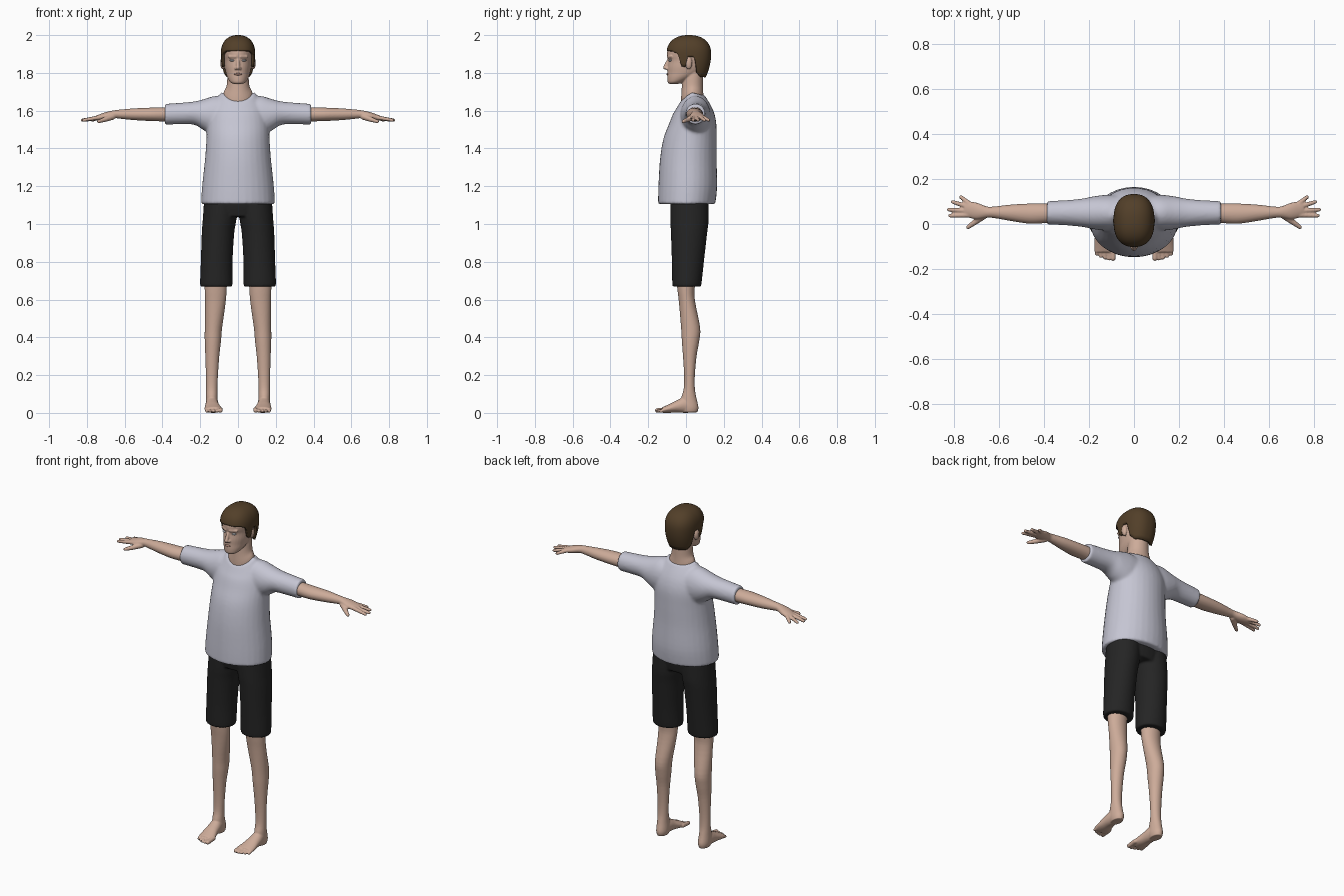
import bpy, bmesh, math
from mathutils import Vector, Matrix

cube = bpy.data.objects.get("Cube")
if cube:
    bpy.data.objects.remove(cube, do_unlink=True)


def material(name, colour):
    mat = bpy.data.materials.new(name)
    mat.use_nodes = True
    rgba = (*colour, 1)
    mat.diffuse_color = rgba
    shader = next(n for n in mat.node_tree.nodes if n.type == 'BSDF_PRINCIPLED')
    shader.inputs["Base Color"].default_value = rgba
    shader.inputs["Roughness"].default_value = 0.8
    return mat


SKIN = material("skin", (0.61, 0.41, 0.32))
SHIRT = material("pale grey cloth", (0.56, 0.56, 0.65))
SHORTS = material("black cloth", (0.018, 0.018, 0.018))
HAIR = material("brown hair", (0.085, 0.05, 0.022))
EYES = material("eye white", (0.6, 0.62, 0.65))
LIPS = material("lips", (0.46, 0.26, 0.2))

BOTH = (1, -1)
AXES = {'x': lambda u, v, w: (w, u, v),
        'y': lambda u, v, w: (u, w, v),
        'z': lambda u, v, w: (u, v, w)}


def refine(rows, steps=4):
    """Pass a smooth curve through the section rows."""
    rows = [Vector(r) for r in rows]
    out = []
    for i in range(len(rows) - 1):
        a, b, c, d = (rows[max(i - 1, 0)], rows[i], rows[i + 1],
                      rows[min(i + 2, len(rows) - 1)])
        for k in range(steps):
            t = k / steps
            out.append(0.5 * (2 * b + (c - a) * t
                              + (2 * a - 5 * b + 4 * c - d) * t ** 2
                              + (3 * b - a - 3 * c + d) * t ** 3))
    return out + [rows[-1]]


def loft(bm, axis, rows, sides=(1,), count=32):
    """Skin oval sections: (along, centre, radius, low, high, front dip)."""
    rows = refine([(*r, 0) if len(r) == 5 else r for r in rows])
    for side in sides:
        rings = []
        for w, u, r, low, high, dip in rows:
            ring = []
            for k in range(count):
                a = math.tau * k / count
                s = math.sin(a)
                drop = dip * (max(0, -s) ** 1.3 + 0.3 * max(0, s))
                x, y, z = AXES[axis](u + r * math.cos(a),
                                     (low + high) / 2 + (high - low) / 2 * s, w - drop)
                ring.append(bm.verts.new((x * side, y, z)))
            rings.append(ring)
        for a, b in zip(rings, rings[1:]):
            for k in range(count):
                j = (k + 1) % count
                bm.faces.new((a[k], a[j], b[j], b[k]))
        for ring in (rings[0], rings[-1]):
            hub = bm.verts.new(sum((v.co for v in ring), Vector()) / count)
            for k in range(count):
                bm.faces.new((ring[k], ring[(k + 1) % count], hub))


def ball(bm, centre, radii, sides=(1,)):
    for side in sides:
        place = Matrix.Translation((centre[0] * side, centre[1], centre[2]))
        bmesh.ops.create_uvsphere(bm, u_segments=20, v_segments=12, radius=1,
                                  matrix=place @ Matrix.Diagonal((*radii, 1)))


def limb(bm, start, end, r0, r1, sides=BOTH):
    """Tapered round-ended rod."""
    for side in sides:
        p, q = (Vector((v[0] * side, v[1], v[2])) for v in (start, end))
        turn = (q - p).to_track_quat('Z', 'Y').to_matrix().to_4x4()
        bmesh.ops.create_cone(bm, cap_ends=True, segments=16, radius1=r0, radius2=r1,
                              depth=(q - p).length,
                              matrix=Matrix.Translation((p + q) / 2) @ turn)
        ball(bm, p, (r0, r0, r0))
        ball(bm, q, (r1, r1, r1))


def finish(name, bm, mat, voxel=0, rounds=4):
    """Make the object; a voxel size fuses its overlapping pieces."""
    bmesh.ops.recalc_face_normals(bm, faces=bm.faces)
    mesh = bpy.data.meshes.new(name)
    bm.to_mesh(mesh)
    bm.free()
    mesh.materials.append(mat)
    for poly in mesh.polygons:
        poly.use_smooth = True
    obj = bpy.data.objects.new(name, mesh)
    bpy.context.scene.collection.objects.link(obj)
    if voxel:
        fuse = obj.modifiers.new("fuse", 'REMESH')
        fuse.mode = 'VOXEL'
        fuse.voxel_size = voxel
        fuse.use_smooth_shade = True
        soften = obj.modifiers.new("soften", 'SMOOTH')
        soften.factor = 0.5
        soften.iterations = rounds
    return obj


# Shirt: body with a dipped neckline, plus sleeves
bm = bmesh.new()
loft(bm, 'z', [(1.105, 0, .195, -.148, .155), (1.2, 0, .19, -.146, .165),
               (1.34, 0, .175, -.138, .162), (1.45, 0, .167, -.12, .162),
               (1.54, 0, .163, -.09, .16, .01), (1.6, 0, .15, -.07, .147, .02),
               (1.65, 0, .125, -.052, .126, .04), (1.698, 0, .088, -.03, .097, .05)])
loft(bm, 'x', [(.06, .05, .08, 1.48, 1.67), (.12, .05, .08, 1.465, 1.678),
               (.18, .05, .073, 1.495, 1.661), (.23, .05, .063, 1.525, 1.649),
               (.3, .05, .056, 1.528, 1.642), (.387, .05, .052, 1.527, 1.636)], BOTH)
finish("shirt", bm, SHIRT, .008, 5)

# Shorts: two legs fused to the hips
bm = bmesh.new()
loft(bm, 'z', [(.668, .115, .083, -.07, .078), (.69, .115, .086, -.073, .083),
               (.8, .113, .084, -.075, .095), (.95, .106, .086, -.08, .112),
               (1.02, .098, .089, -.083, .12), (1.12, .09, .09, -.083, .12)], BOTH)
loft(bm, 'z', [(1.04, 0, .17, -.07, .11), (1.1, 0, .18, -.083, .12),
               (1.16, 0, .175, -.083, .12)])
finish("shorts", bm, SHORTS, .007, 4)

# Legs, feet and toes
bm = bmesh.new()
loft(bm, 'z', [(.75, .118, .062, -.055, .06), (.65, .118, .058, -.045, .045),
               (.58, .12, .054, -.037, .05), (.45, .13, .046, -.026, .075),
               (.38, .133, .043, -.022, .07), (.3, .136, .037, -.016, .056),
               (.2, .138, .032, -.01, .047), (.13, .139, .03, -.012, .047),
               (.08, .139, .031, -.025, .055), (.03, .138, .033, -.03, .066),
               (.003, .138, .027, -.02, .06)], BOTH)
loft(bm, 'y', [(.05, .138, .025, .003, .05), (0, .138, .033, 0, .085),
               (-.05, .136, .038, .002, .066), (-.09, .132, .045, 0, .046),
               (-.125, .13, .046, 0, .03)], BOTH)
for i, tip in enumerate((-.153, -.154, -.15, -.143, -.133)):
    thick = .013 if i == 0 else .0095
    x = .093 + .018 * i
    limb(bm, (x, -.1, .018), (x, tip, thick), thick, thick * .9)
finish("legs_and_feet", bm, SKIN, .004, 3)

# Forearms, hands and fingers
bm = bmesh.new()
loft(bm, 'x', [(.33, .048, .04, 1.54, 1.62), (.385, .048, .043, 1.543, 1.618),
               (.46, .046, .045, 1.545, 1.616), (.55, .05, .036, 1.55, 1.612),
               (.62, .052, .026, 1.557, 1.606), (.655, .053, .025, 1.56, 1.602),
               (.7, .058, .037, 1.552, 1.592), (.74, .065, .035, 1.548, 1.578),
               (.755, .067, .029, 1.552, 1.572)], BOTH)
for base, x, y in ((.04, .818, .037), (.058, .824, .064), (.076, .806, .098), (.092, .77, .12)):
    limb(bm, (.735, base, 1.564), (x, y, 1.55), .0115, .0085)
limb(bm, (.665, .04, 1.568), (.705, .01, 1.553), .017, .013)
limb(bm, (.705, .01, 1.553), (.738, -.014, 1.543), .013, .009)
finish("arms_and_hands", bm, SKIN, .004, 3)

# Head, neck, nose, brows and ears
bm = bmesh.new()
loft(bm, 'z', [(1.742, 0, .026, -.09, -.04), (1.752, 0, .042, -.097, -.01),
               (1.775, 0, .056, -.099, .04), (1.8, 0, .064, -.098, .08),
               (1.83, 0, .07, -.098, .1), (1.865, 0, .073, -.094, .115),
               (1.89, 0, .076, -.1, .12), (1.92, 0, .078, -.098, .12),
               (1.96, 0, .068, -.078, .105), (1.985, 0, .04, -.04, .06)])
loft(bm, 'z', [(1.65, 0, .084, -.022, .096, .05), (1.7, 0, .075, -.026, .092, .045),
               (1.73, 0, .061, -.023, .09, .015), (1.78, 0, .056, -.02, .09),
               (1.85, 0, .05, -.02, .09)])
limb(bm, (0, -.094, 1.866), (0, -.11, 1.828), .008, .011, (1,))
ball(bm, (.011, -.1, 1.823), (.008, .01, .007), BOTH)
limb(bm, (.014, -.092, 1.886), (.045, -.078, 1.886), .009, .008)
ball(bm, (.08, .015, 1.852), (.014, .018, .034), BOTH)
finish("head_and_neck", bm, SKIN, .004, 3)

# Eyes and mouth
bm = bmesh.new()
ball(bm, (.03, -.082, 1.866), (.014, .01, .006), BOTH)
finish("eyes", bm, EYES)
bm = bmesh.new()
ball(bm, (0, -.097, 1.793), (.02, .006, .006))
finish("lips", bm, LIPS)

# Hair: a domed shell whose lower edge follows a hairline (degrees from front, height)
HAIRLINE = [(0, 1.918), (45, 1.915), (62, 1.9), (71, 1.835), (82, 1.83), (87, 1.885),
            (104, 1.885), (114, 1.8), (130, 1.778), (180, 1.775)]


def hairline(deg):
    for (a, low), (b, high) in zip(HAIRLINE, HAIRLINE[1:]):
        if deg <= b:
            return low + (high - low) * (deg - a) / (b - a)
    return HAIRLINE[-1][1]


def hair_point(angle, t):
    bottom = hairline(abs(math.degrees(angle)))
    z = 2 - (2 - bottom) * t * t
    up, down = max(0, (z - 1.9) / .1), max(0, (1.9 - z) / .125)
    dome = max(0, 1 - min(1, up) ** 2.3) ** (1 / 2.3)
    s, c = math.sin(angle), math.cos(angle)
    stretch = (abs(s) ** 2.4 + abs(c) ** 2.4) ** (-1 / 2.4)
    reach = .118 if c > 0 else .118 * (1 - .25 * down ** 2)
    return (.091 * (1 - .2 * down ** 2) * dome * s * stretch,
            .015 - reach * dome * c * stretch, z)


bm = bmesh.new()
COLUMNS, ROWS = 120, 20
grid = [[bm.verts.new(hair_point(math.tau * i / COLUMNS - math.pi, j / ROWS))
         for j in range(ROWS + 1)] for i in range(COLUMNS)]
for i in range(COLUMNS):
    a, b = grid[i], grid[(i + 1) % COLUMNS]
    for j in range(ROWS):
        bm.faces.new((a[j], a[j + 1], b[j + 1], b[j]))
bmesh.ops.remove_doubles(bm, verts=bm.verts, dist=.0001)
hair = finish("hair", bm, HAIR)
shell = hair.modifiers.new("thickness", 'SOLIDIFY')
shell.thickness = .014
shell.offset = -1
